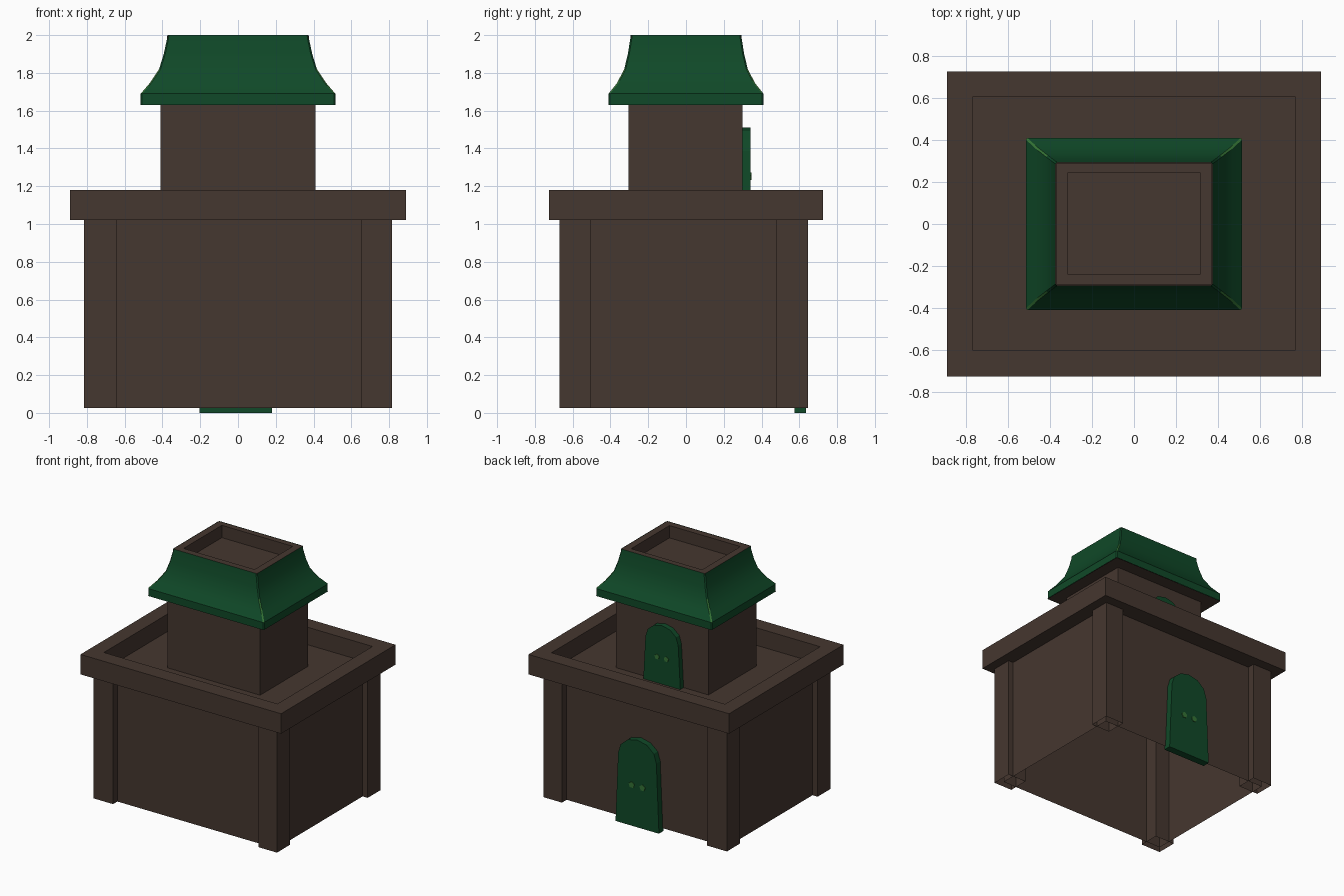
import bpy, bmesh, math

if "Cube" in bpy.data.objects:
    bpy.data.objects.remove(bpy.data.objects["Cube"])


def material(name, rgb):
    m = bpy.data.materials.new(name)
    m.diffuse_color = (*rgb, 1)
    m.use_nodes = True
    m.node_tree.nodes["Principled BSDF"].inputs["Base Color"].default_value = m.diffuse_color
    return m


BROWN = material("dark brown", (0.060, 0.038, 0.029))
GREEN = material("deep green", (0.005, 0.066, 0.021))
LIGHT = material("light green", (0.035, 0.17, 0.035))


def finish(bm, name, *mats):
    me = bpy.data.meshes.new(name)
    bm.to_mesh(me)
    bm.free()
    for m in mats:
        me.materials.append(m)
    ob = bpy.data.objects.new(name, me)
    bpy.context.collection.objects.link(ob)
    return ob


def rect(bm, x0, x1, y0, y1, z):
    return [bm.verts.new((x, y, z)) for x, y in ((x0, y0), (x1, y0), (x1, y1), (x0, y1))]


def bridge(bm, a, b):
    n = len(a)
    return [bm.faces.new((a[i], a[(i + 1) % n], b[(i + 1) % n], b[i])) for i in range(n)]


def shell(name, x0, x1, y0, y1, z0, z1):
    """Box without a bottom."""
    bm = bmesh.new()
    a, b = rect(bm, x0, x1, y0, y1, z0), rect(bm, x0, x1, y0, y1, z1)
    bridge(bm, a, b)
    bm.faces.new(b)
    return finish(bm, name, BROWN)


def tray(name, outer, inner, z0, z1, floor):
    """Box with a sunken top surrounded by a flat rim."""
    bm = bmesh.new()
    loops = [rect(bm, *outer, z0), rect(bm, *outer, z1), rect(bm, *inner, z1), rect(bm, *inner, floor)]
    for a, b in zip(loops, loops[1:]):
        bridge(bm, a, b)
    bm.faces.new(loops[0][::-1])
    bm.faces.new(loops[-1])
    return finish(bm, name, BROWN)


# lower storey: open-bottomed walls and four hollow corner posts
shell("lower_walls", -0.77, 0.77, -0.615, 0.585, 0.025, 1.03)
for xn, x0, x1 in (("left", -0.815, -0.64), ("right", 0.65, 0.815)):
    for yn, y0, y1 in (("front", -0.67, -0.505), ("back", 0.48, 0.645)):
        shell(f"post_{yn}_{xn}", x0, x1, y0, y1, 0.025, 1.03)

# terrace with parapet, and the upper storey standing in it
tray("terrace", (-0.89, 0.89, -0.725, 0.725), (-0.77, 0.77, -0.6, 0.605), 1.02, 1.18, 1.04)
shell("upper_walls", -0.41, 0.41, -0.305, 0.30, 1.04, 1.64)

# flared roof: rounded profile, thin light ridges on the hips
bm = bmesh.new()
profile = [(0.515, 0.41, 1.63), (0.515, 0.41, 1.69), (0.468, 0.366, 1.745), (0.418, 0.327, 1.82),
           (0.393, 0.308, 1.90), (0.376, 0.295, 1.98), (0.374, 0.293, 2.0)]
rings = []
c = 0.008
for hx, hy, z in profile:
    pts = [(-hx + c, -hy), (hx - c, -hy), (hx, -hy + c), (hx, hy - c),
           (hx - c, hy), (-hx + c, hy), (-hx, hy - c), (-hx, -hy + c)]
    rings.append([bm.verts.new((x, y, z)) for x, y in pts])
for k, (a, b) in enumerate(zip(rings, rings[1:])):
    for i, f in enumerate(bridge(bm, a, b)):
        f.material_index = 1 if i % 2 and k in (1, 2) else 0
roof = finish(bm, "roof", GREEN, LIGHT)
bpy.context.view_layer.objects.active = roof
roof.select_set(True)
bpy.ops.object.shade_smooth_by_angle(angle=math.radians(32))
roof.select_set(False)

# brown underside of the eaves and sunken roof top
bm = bmesh.new()
bm.faces.new(rect(bm, -0.513, 0.513, -0.408, 0.408, 1.63)[::-1])
finish(bm, "eave_underside", BROWN)
tray("roof_top", (-0.372, 0.372, -0.291, 0.291), (-0.315, 0.315, -0.24, 0.245), 1.88, 1.999, 1.90)


def door(name, cx, y0, y1, z0, w, h):
    """Arched door on the back wall with two flat knobs."""
    half = w / 2
    r = half * 0.88
    spring = h - r * 0.85
    outline = [(-half, 0), (half, 0)]
    outline += [(r * math.cos(math.pi * i / 6), spring + r * 0.85 * math.sin(math.pi * i / 6)) for i in range(7)]
    bm = bmesh.new()
    a = [bm.verts.new((cx + x, y0, z0 + z)) for x, z in outline]
    b = [bm.verts.new((cx + x, y1, z0 + z)) for x, z in outline]
    bridge(bm, a, b)
    bm.faces.new(a[::-1])
    bm.faces.new(b)
    bmesh.ops.recalc_face_normals(bm, faces=bm.faces)
    finish(bm, name, GREEN)
    for side in (-1, 1):
        bm = bmesh.new()
        kr = w * 0.068
        rings = [[bm.verts.new((cx + side * w * 0.125 + kr * math.sin(math.tau * i / 5), y,
                                z0 + h * 0.47 + kr * math.cos(math.tau * i / 5))) for i in range(5)]
                 for y in (y1 - 0.002, y1 + 0.005)]
        bridge(bm, *rings)
        bm.faces.new(rings[1])
        bmesh.ops.recalc_face_normals(bm, faces=bm.faces)
        finish(bm, f"{name}_knob_{'right' if side > 0 else 'left'}", LIGHT)


door("lower_door", -0.012, 0.575, 0.635, 0.0, 0.385, 0.70)
door("upper_door", -0.025, 0.295, 0.342, 1.02, 0.33, 0.49)
